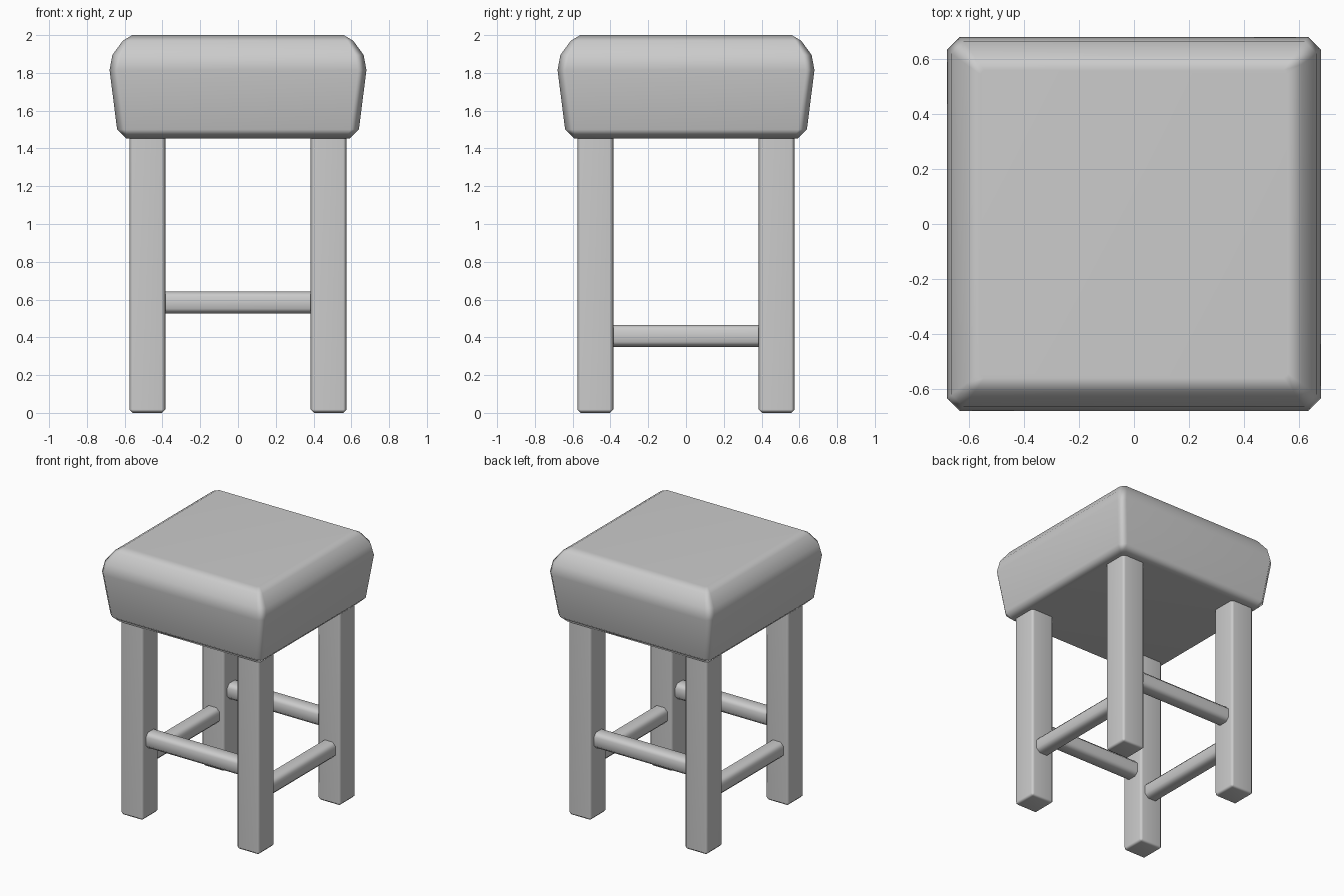
import bpy
import bmesh

cube = bpy.data.objects.get("Cube")
if cube:
    bpy.data.objects.remove(cube, do_unlink=True)

GREY = (0.6, 0.6, 0.6, 1)
mat = bpy.data.materials.new("light_grey")
mat.use_nodes = True
mat.diffuse_color = GREY
mat.node_tree.nodes["Principled BSDF"].inputs["Base Color"].default_value = GREY


def finish(bm, name):
    """Turn a bmesh into a smooth-shaded object with clean flat faces."""
    bmesh.ops.recalc_face_normals(bm, faces=bm.faces)
    for face in bm.faces:
        face.smooth = True
    mesh = bpy.data.meshes.new(name)
    bm.to_mesh(mesh)
    bm.free()
    mesh.materials.append(mat)
    obj = bpy.data.objects.new(name, mesh)
    bpy.context.collection.objects.link(obj)
    obj.modifiers.new("flat_faces", 'WEIGHTED_NORMAL')


def chamfered_box(name, size, centre, width):
    bm = bmesh.new()
    bmesh.ops.create_cube(bm, size=1)
    bmesh.ops.scale(bm, vec=size, verts=bm.verts)
    bmesh.ops.translate(bm, vec=centre, verts=bm.verts)
    bmesh.ops.bevel(bm, geom=bm.edges[:], offset=width, segments=1,
                    affect='EDGES', profile=0.5)
    finish(bm, name)


# Cushion: square rings with cut corners, as (half width, height, corner cut)
PROFILE = [(0.59, 1.452, 0.02), (0.64, 1.5, 0.045), (0.68, 1.815, 0.045),
           (0.665, 1.895, 0.045), (0.61, 1.97, 0.03), (0.56, 2.0, 0.015)]
bm = bmesh.new()
rings = []
for h, z, c in PROFILE:
    i = h - c
    corners = [(h, -i), (h, i), (i, h), (-i, h),
               (-h, i), (-h, -i), (-i, -h), (i, -h)]
    rings.append([bm.verts.new((x, y, z)) for x, y in corners])
for low, high in zip(rings, rings[1:]):
    for k in range(8):
        n = (k + 1) % 8
        bm.faces.new((low[k], low[n], high[n], high[k]))
bm.faces.new(rings[0][::-1])
bm.faces.new(rings[-1])
finish(bm, "seat_cushion")

# Four legs
LEG = 0.48
for sx, side in ((-1, "right"), (1, "left")):
    for sy, end in ((-1, "front"), (1, "back")):
        chamfered_box(f"{end}_{side}_leg", (0.19, 0.19, 1.47),
                      (sx * LEG, sy * LEG, 0.735), 0.018)

# Stretchers: the front and back pair sits higher than the side pair
for s, end, side in ((-1, "front", "right"), (1, "back", "left")):
    chamfered_box(f"{end}_stretcher", (0.88, 0.116, 0.116),
                  (0, s * LEG, 0.584), 0.026)
    chamfered_box(f"{side}_stretcher", (0.116, 0.88, 0.116),
                  (s * LEG, 0, 0.408), 0.026)
